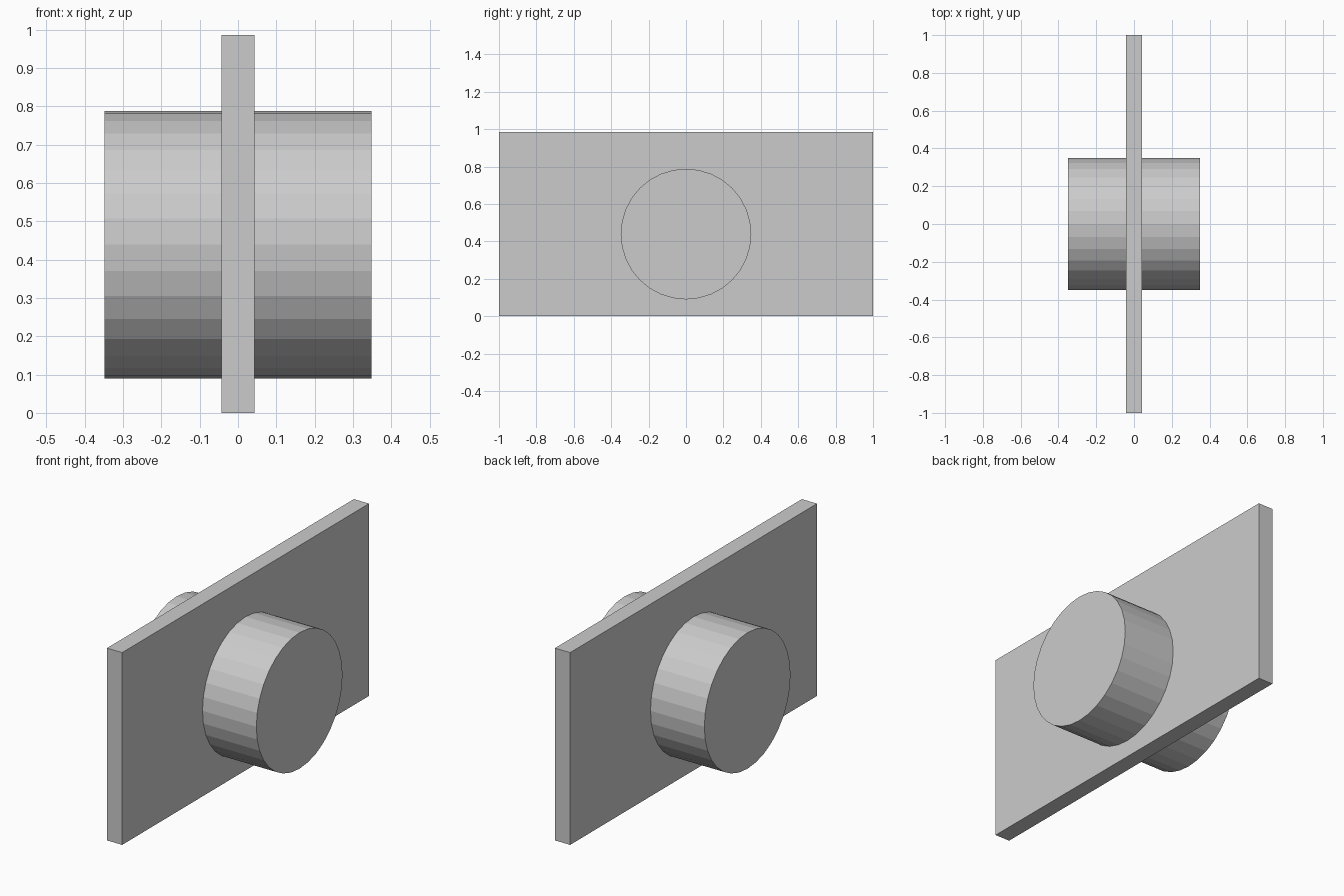
import bpy
from math import radians

if "Cube" in bpy.data.objects:
    bpy.data.objects.remove(bpy.data.objects["Cube"])

PLATE_SIZE = (0.086, 2.0, 0.986)
DRUM_RADIUS = 0.349
DRUM_LENGTH = 0.697
DRUM_HEIGHT = 0.439

# Thin upright plate standing on the ground
bpy.ops.mesh.primitive_cube_add(size=1, location=(0, 0, PLATE_SIZE[2] / 2))
plate = bpy.context.object
plate.name = "plate"
plate.scale = PLATE_SIZE
bpy.ops.object.transform_apply(location=False, rotation=False, scale=True)

# Flat-sided drum passing through the plate along x
bpy.ops.mesh.primitive_cylinder_add(
    vertices=32, radius=DRUM_RADIUS, depth=DRUM_LENGTH,
    location=(0, 0, DRUM_HEIGHT), rotation=(0, radians(90), 0))
bpy.context.object.name = "drum"
